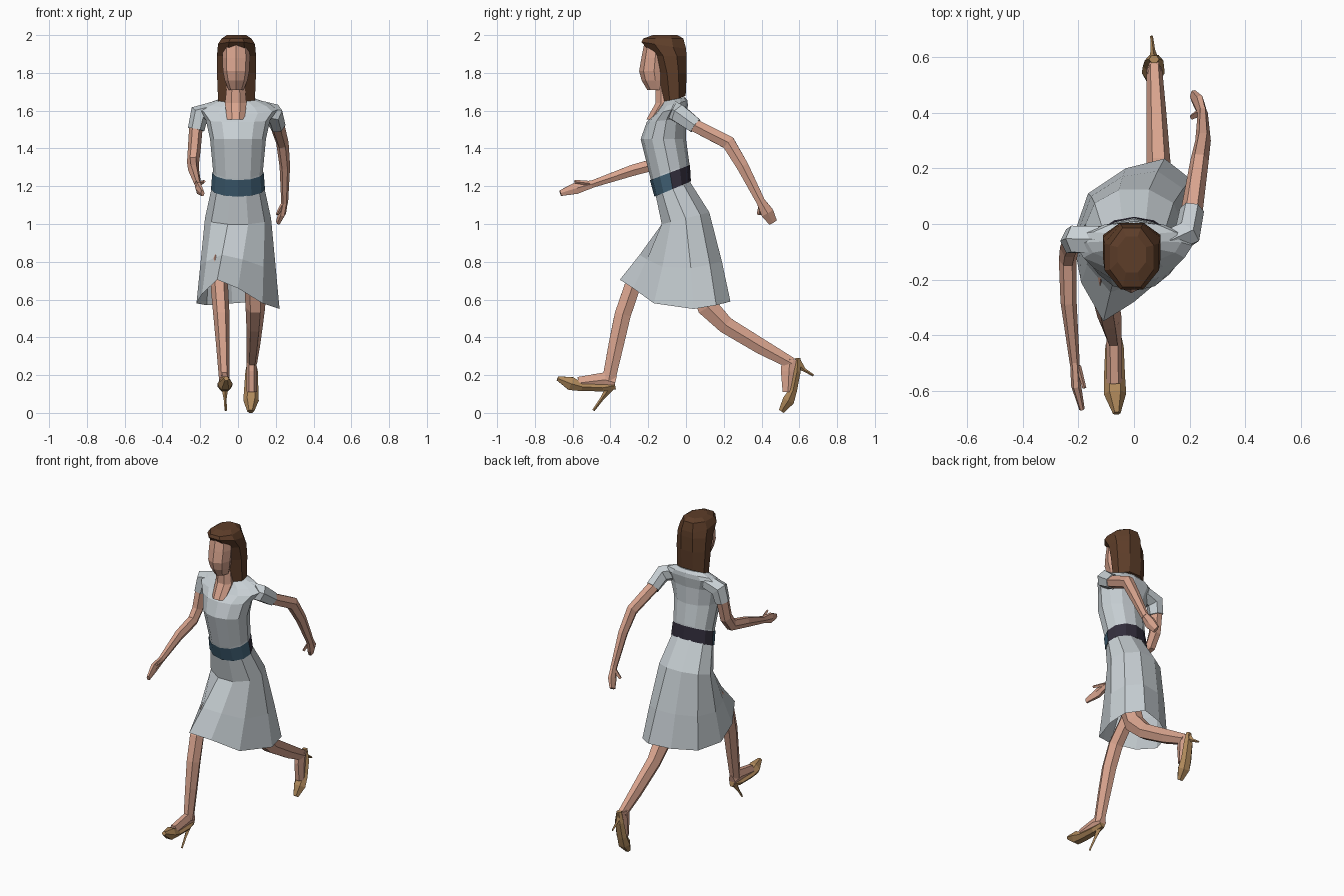
import bpy, bmesh, math
from mathutils import Vector


def material(name, rgb):
    m = bpy.data.materials.new(name)
    m.diffuse_color = (*rgb, 1)
    return m


DRESS = material("pale grey cloth", (0.58, 0.63, 0.66))
SKIN = material("skin", (0.69, 0.37, 0.27))
HAIR = material("brown hair", (0.11, 0.047, 0.022))
SHOE = material("tan leather", (0.43, 0.25, 0.105))
BELT = material("blue belt", (0.048, 0.11, 0.165))
BELT_BACK = material("dark belt back", (0.032, 0.027, 0.045))


def loft(name, rings, mats, caps=True, rule=None):
    """Skin a list of equal-length point rings; rule picks a material per face."""
    bm = bmesh.new()
    vs = [[bm.verts.new(p) for p in r] for r in rings]
    n = len(rings[0])
    for a, b in zip(vs, vs[1:]):
        for i in range(n):
            j = (i + 1) % n
            bm.faces.new((a[i], a[j], b[j], b[i]))
    if caps:
        bm.faces.new(vs[0][::-1])
        bm.faces.new(vs[-1])
    bmesh.ops.recalc_face_normals(bm, faces=bm.faces)
    if rule:
        for f in bm.faces:
            f.material_index = rule(f.calc_center_median())
    me = bpy.data.meshes.new(name)
    bm.to_mesh(me)
    bm.free()
    for m in mats:
        me.materials.append(m)
    ob = bpy.data.objects.new(name, me)
    bpy.context.collection.objects.link(ob)
    return ob


def ring(z, front, back, rx, slope=0.0, n=12, start=-90, cx=0.0):
    """Level or tilted oval ring between a front y and a back y."""
    cy, ry = (front + back) / 2, (back - front) / 2
    pts = []
    for i in range(n):
        a = math.radians(start + 360 * i / n)
        dy = ry * math.sin(a)
        pts.append(Vector((cx + rx * math.cos(a), cy + dy, z + slope * dy)))
    return pts


def limb(name, path, mat, n=6):
    """Tube along (x, y, z, half width, half depth) points."""
    c = [Vector(p[:3]) for p in path]
    rings = []
    for i, p in enumerate(path):
        before = (c[i] - c[i - 1]).normalized() if i else Vector()
        after = (c[i + 1] - c[i]).normalized() if i < len(c) - 1 else Vector()
        t = (before + after).normalized()
        side = (Vector((1, 0, 0)) - t * t.x).normalized()
        deep = t.cross(side)
        rings.append([c[i] + side * p[3] * math.cos(k * math.tau / n)
                      + deep * p[4] * 1.1 * math.sin(k * math.tau / n) for k in range(n)])
    return loft(name, rings, [mat])


# Bodice, sloping out to the shoulders
loft("bodice", [ring(1.20, -0.165, 0.02, 0.137, 0.42), ring(1.28, -0.188, 0.018, 0.132, 0.38),
                ring(1.45, -0.24, 0.0, 0.148), ring(1.55, -0.208, 0.0, 0.17, 0.1),
                ring(1.605, -0.165, 0.01, 0.21, 0.25), ring(1.635, -0.14, 0.008, 0.17, 0.25),
                ring(1.66, -0.12, -0.005, 0.10, 0.2)], [DRESS])

# Belt, tilted and nearly flush, with a darker back half
loft("belt", [ring(1.185, -0.167, 0.026, 0.143, 0.42), ring(1.272, -0.191, 0.021, 0.136, 0.38)],
     [BELT, BELT_BACK], caps=False, rule=lambda p: 1 if p.y > -0.085 else 0)

# Skirt swung over the striding legs, open below
hem = [Vector(p) for p in ((-0.11, -0.35, 0.705), (0.0, -0.28, 0.66), (0.13, -0.17, 0.58),
                           (0.22, 0.04, 0.55), (0.205, 0.16, 0.57), (0.11, 0.235, 0.59),
                           (-0.03, 0.20, 0.58), (-0.165, 0.11, 0.57), (-0.22, -0.05, 0.58),
                           (-0.19, -0.21, 0.63))]
waist = ring(1.19, -0.165, 0.023, 0.14, 0.42, 10, -108)
hips = ring(1.03, -0.135, 0.13, 0.175, 0.25, 10, -108)
middle = [a.lerp(b, 0.55) + Vector((0, 0.005, 0)) for a, b in zip(hips, hem)]
loft("skirt", [waist, hips, middle, hem], [DRESS], caps=False)

# Neck with rounded open neckline
loft("neck", [ring(1.552, -0.214, -0.12, 0.05, 0, 8, -67.5, -0.012),
              ring(1.64, -0.165, -0.06, 0.062, 0, 8, -67.5, -0.012),
              ring(1.76, -0.165, -0.06, 0.048, 0, 8, -67.5, -0.012)], [SKIN])

# Face
loft("face", [ring(z, f, -0.09, w, 0, 8, cx=-0.01) for z, f, w in
              ((1.71, -0.205, 0.04), (1.76, -0.235, 0.06), (1.81, -0.248, 0.07),
               (1.88, -0.236, 0.073), (1.95, -0.222, 0.07))], [SKIN])

# Hair, long bob behind the face
loft("hair", [ring(z, f, b, w, s, 8, -67.5, -0.008) for z, f, b, w, s in
              ((1.655, -0.125, 0.003, 0.105, 0.4), (1.80, -0.15, 0.01, 0.112, 0),
               (1.89, -0.18, 0.01, 0.112, 0), (1.945, -0.245, 0.01, 0.106, -0.15),
               (1.982, -0.235, -0.005, 0.085, 0), (2.0, -0.18, -0.04, 0.055, 0))], [HAIR])

# Sleeves
limb("left_sleeve", [(0.12, -0.065, 1.60, 0.045, 0.05), (0.192, -0.035, 1.583, 0.052, 0.05),
                     (0.208, 0.05, 1.52, 0.044, 0.042)], DRESS)
limb("right_sleeve", [(-0.12, -0.055, 1.605, 0.045, 0.05), (-0.205, -0.055, 1.58, 0.055, 0.05),
                      (-0.222, -0.062, 1.50, 0.044, 0.045)], DRESS)

# Arms and hands
limb("left_arm", [(0.205, 0.03, 1.53, 0.04, 0.035), (0.235, 0.225, 1.43, 0.033, 0.038),
                  (0.248, 0.30, 1.305, 0.028, 0.033), (0.247, 0.40, 1.11, 0.018, 0.024)], SKIN)
limb("left_hand", [(0.247, 0.395, 1.12, 0.017, 0.024), (0.235, 0.43, 1.06, 0.02, 0.036),
                   (0.213, 0.46, 1.01, 0.013, 0.024)], SKIN)
limb("left_thumb", [(0.235, 0.40, 1.10, 0.012, 0.014), (0.207, 0.385, 1.05, 0.008, 0.01)], SKIN, 4)
limb("right_arm", [(-0.222, -0.06, 1.52, 0.036, 0.04), (-0.232, -0.085, 1.39, 0.034, 0.038),
                   (-0.238, -0.13, 1.325, 0.032, 0.035), (-0.235, -0.28, 1.285, 0.029, 0.031),
                   (-0.213, -0.50, 1.21, 0.018, 0.02)], SKIN)
limb("right_hand", [(-0.213, -0.49, 1.213, 0.017, 0.02), (-0.208, -0.58, 1.19, 0.018, 0.032),
                    (-0.187, -0.665, 1.163, 0.01, 0.016)], SKIN)
limb("right_thumb", [(-0.20, -0.51, 1.215, 0.01, 0.012), (-0.178, -0.59, 1.225, 0.007, 0.008)], SKIN, 4)

# Legs, kept inside the skirt, and the instep of each foot
limb("right_leg", [(-0.085, -0.09, 0.93, 0.045, 0.045), (-0.10, -0.185, 0.785, 0.045, 0.042),
                   (-0.098, -0.287, 0.66, 0.046, 0.045), (-0.088, -0.335, 0.52, 0.043, 0.045),
                   (-0.08, -0.37, 0.36, 0.036, 0.042), (-0.072, -0.41, 0.17, 0.028, 0.036)], SKIN)
limb("right_instep", [(-0.072, -0.375, 0.16, 0.024, 0.036), (-0.072, -0.43, 0.175, 0.028, 0.042),
                      (-0.07, -0.57, 0.158, 0.028, 0.034)], SKIN)
limb("left_leg", [(0.08, 0.02, 0.95, 0.06, 0.06), (0.09, 0.05, 0.75, 0.06, 0.065),
                  (0.092, 0.115, 0.56, 0.052, 0.058), (0.088, 0.21, 0.465, 0.044, 0.047),
                  (0.08, 0.40, 0.35, 0.036, 0.043), (0.073, 0.56, 0.262, 0.028, 0.032)], SKIN)
limb("left_instep", [(0.072, 0.55, 0.285, 0.026, 0.045), (0.072, 0.545, 0.22, 0.028, 0.045),
                     (0.072, 0.54, 0.11, 0.028, 0.03)], SKIN)

# Shoes with stiletto heels
limb("right_shoe", [(-0.07, -0.375, 0.145, 0.018, 0.022), (-0.07, -0.44, 0.133, 0.033, 0.02),
                    (-0.07, -0.55, 0.138, 0.038, 0.024), (-0.068, -0.61, 0.155, 0.04, 0.037),
                    (-0.062, -0.68, 0.183, 0.014, 0.012)], SHOE)
limb("right_heel", [(-0.07, -0.395, 0.145, 0.02, 0.022), (-0.068, -0.445, 0.075, 0.008, 0.009),
                    (-0.065, -0.49, 0.013, 0.006, 0.006)], SHOE, 4)
limb("left_shoe", [(0.072, 0.592, 0.29, 0.018, 0.014), (0.072, 0.588, 0.22, 0.033, 0.02),
                   (0.07, 0.567, 0.12, 0.038, 0.022), (0.069, 0.542, 0.065, 0.041, 0.033),
                   (0.067, 0.505, 0.008, 0.018, 0.016)], SHOE)
limb("left_heel", [(0.072, 0.585, 0.265, 0.02, 0.026), (0.068, 0.625, 0.228, 0.008, 0.009),
                   (0.063, 0.675, 0.198, 0.005, 0.005)], SHOE, 4)
